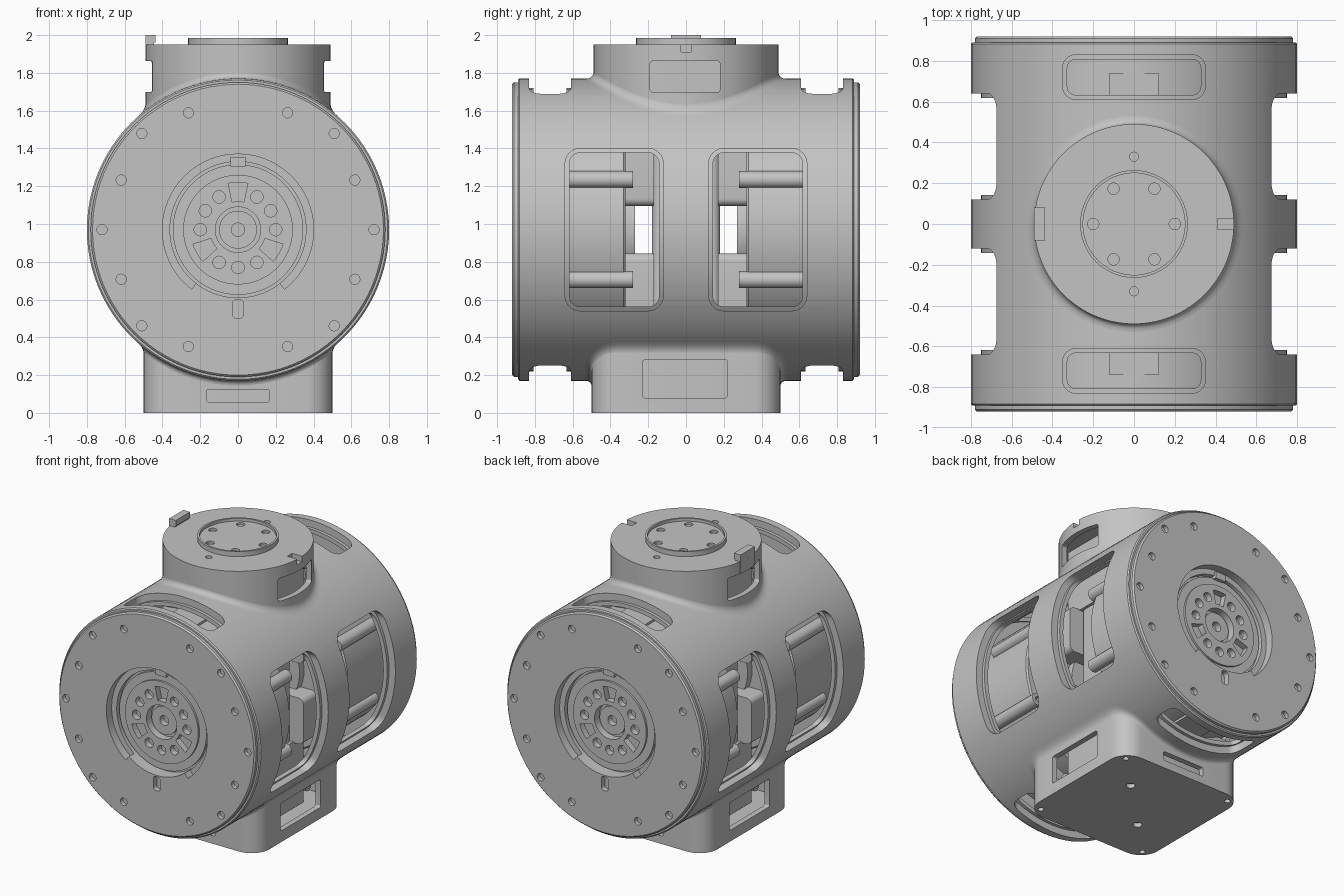
import bpy, bmesh
from math import sin, cos, pi, radians, sqrt, ceil
from mathutils import Vector

if "Cube" in bpy.data.objects:
    bpy.data.objects.remove(bpy.data.objects["Cube"])

CZ, R = 0.97, 0.8          # axis height and radius of the horizontal drum

GREY = (0.55, 0.55, 0.55, 1)
grey = bpy.data.materials.new("machined_grey")
grey.use_nodes = True
grey.diffuse_color = GREY
grey.node_tree.nodes["Principled BSDF"].inputs["Base Color"].default_value = GREY


# ---- helpers: 2D outlines ----
def arc(cx, cy, r, a0, a1, n):
    return [(cx + r * cos(a0 + (a1 - a0) * i / n), cy + r * sin(a0 + (a1 - a0) * i / n)) for i in range(n + 1)]

def circle(cx, cy, r, n=24):
    return arc(cx, cy, r, 0, 2 * pi, n)[:-1]

def rrect(cx, cy, w, h, r=0.0):
    if not r:
        return [(cx + a * w / 2, cy + b * h / 2) for a, b in ((1, 1), (-1, 1), (-1, -1), (1, -1))]
    pts = []
    for k, (a, b) in enumerate(((1, 1), (-1, 1), (-1, -1), (1, -1))):
        pts += arc(cx + a * (w / 2 - r), cy + b * (h / 2 - r), r, k * pi / 2, (k + 1) * pi / 2, 8)
    return pts

def sector(r0, r1, a0, a1, n=12):
    a0, a1 = radians(a0), radians(a1)
    return arc(0, CZ, r1, a0, a1, n) + arc(0, CZ, r0, a1, a0, n)


# ---- helpers: solids ----
def place(axis, u, v, d):
    return {"X": (d, u, v), "Y": (u, d, v), "Z": (u, v, d)}[axis]

def finish(name, bm, closed=True):
    if closed:
        bmesh.ops.recalc_face_normals(bm, faces=bm.faces)
    me = bpy.data.meshes.new(name)
    bm.to_mesh(me)
    bm.free()
    me.materials.append(grey)
    ob = bpy.data.objects.new(name, me)
    bpy.context.collection.objects.link(ob)
    return ob

def prism(name, axis, outline, d0, d1):
    bm = bmesh.new()
    a, b = ([bm.verts.new(place(axis, u, v, d)) for u, v in outline] for d in (d0, d1))
    bm.faces.new(a)
    bm.faces.new(b)
    for i in range(len(a)):
        bm.faces.new((a[i - 1], a[i], b[i], b[i - 1]))
    return finish(name, bm)

def lathe(name, profile, n=96):
    """Revolve a closed (radius, y) profile about the drum axis."""
    bm = bmesh.new()
    rings = [[bm.verts.new((r * cos(2 * pi * i / n), y, CZ + r * sin(2 * pi * i / n))) for r, y in profile]
             for i in range(n)]
    for i in range(n):
        for j in range(len(profile)):
            bm.faces.new((rings[i - 1][j - 1], rings[i - 1][j], rings[i][j], rings[i][j - 1]))
    bmesh.ops.remove_doubles(bm, verts=bm.verts, dist=1e-5)
    return finish(name, bm)

def cut(ob, axis, outline, d0, d1):
    tool = prism("cutter", axis, outline, d0, d1)
    tool.hide_render = True
    mod = ob.modifiers.new("cut", "BOOLEAN")
    mod.operation, mod.solver, mod.object = "DIFFERENCE", "EXACT", tool
    bpy.context.view_layer.objects.active = ob
    bpy.ops.object.modifier_apply(modifier=mod.name)
    bpy.data.objects.remove(tool)

def fillet(name, outline, side, f, steps=5):
    """Smooth skirt where a vertical wall meets the drum."""
    pts = []
    for i, p in enumerate(outline):
        a, b = Vector(outline[i - 1]), Vector(p)
        k = max(1, ceil((b - a).length / 0.04))
        pts += [a.lerp(b, (j + 1) / k) for j in range(k) if (b - a).length > 1e-4]
    drum = lambda q: CZ + side * sqrt(R * R - q.x * q.x)
    bm, rows = bmesh.new(), []
    for i, p in enumerate(pts):
        t = pts[(i + 1) % len(pts)] - pts[i - 1]
        q = p + Vector((t.y, -t.x)).normalized() * f
        top = Vector((*p, drum(p) + side * f))
        mid, foot = Vector((*p, drum(p))), Vector((*q, drum(q)))
        rows.append([bm.verts.new(top.lerp(mid, k / steps).lerp(mid.lerp(foot, k / steps), k / steps))
                     for k in range(steps + 1)])
    for i in range(len(rows)):
        for k in range(steps):
            quad = (rows[i - 1][k], rows[i - 1][k + 1], rows[i][k + 1], rows[i][k])
            bm.faces.new(quad if side > 0 else quad[::-1])
    return finish(name, bm, closed=False)


# ---- drum shell: outer skin plus liner whose smaller openings leave a rim ----
for name, r1, r0, half, rim in (("drum_shell", R, 0.75, 0.89, 0), ("drum_liner", 0.75, 0.72, 0.85, 0.045)):
    e = 0.008
    drum = lathe(name, [(r1 - e, -half), (r1, -half + e), (r1, half - e), (r1 - e, half), (r0, half), (r0, -half)])
    for s in (-1, 1):
        cut(drum, "X", rrect(s * 0.38, CZ, 0.52 - rim, 0.86 - rim, 0.08 - rim / 2), -1, 1)
        cut(drum, "Z", rrect(0, s * 0.72, 0.70 - rim, 0.22 - rim, 0.065 - rim / 2), -1, 3)
    cut(drum, "Z", circle(0, 0, 0.44, 48), CZ, 3)
    cut(drum, "Z", rrect(0, 0, 0.9, 0.9, 0.1), -1, CZ)

# ---- end plates, outputs and motors, one set per end ----
HOLES = ((0.72, 0), (0.672, 23), (0.72, 45), (0.672, 67))
for s, end in ((-1, "front"), (1, "back")):
    plate = lathe(end + "_plate", [(r, s * y) for r, y in (
        (0.36, 0.82), (0.36, 0.92), (0.77, 0.92), (0.78, 0.91), (0.78, 0.87), (0.74, 0.87), (0.74, 0.82))])
    cut(plate, "Y", sector(0.3, 0.4, -52, 232, 64), s * 0.86, s)
    cut(plate, "Y", rrect(0, 0.55, 0.055, 0.1, 0.02), s * 0.88, s)
    spots = {(round(a * r * cos(radians(t)), 4), round(b * r * sin(radians(t)), 4))
             for r, t in HOLES for a in (-1, 1) for b in (-1, 1)}
    for x, z in sorted(spots):
        cut(plate, "Y", circle(x, CZ + z, 0.027, 16), s * 0.89, s)

    output = lathe(end + "_output_flange", [(r, s * y) for r, y in (
        (0, 0.76), (0.36, 0.76), (0.36, 0.825), (0.345, 0.825), (0.345, 0.85), (0.29, 0.85), (0.29, 0.865),
        (0.12, 0.865), (0.12, 0.81), (0.1, 0.81), (0.1, 0.835), (0.035, 0.835), (0.035, 0.79), (0, 0.79))])
    for k in range(12):
        t = radians(30 * k)
        shape = (sector(0.15, 0.25, 30 * k - 12, 30 * k + 12, 6) if k % 4 == 3
                 else circle(0.2 * cos(t), CZ + 0.2 * sin(t), 0.033, 16))
        cut(output, "Y", shape, s * 0.82, s)
    prism(end + "_output_key", "Y", rrect(0, CZ + 0.36, 0.08, 0.05), s * 0.82, s * 0.875)

    lathe(end + "_motor", [(0, s * 0.32), (0.63, s * 0.32), (0.64, s * 0.33), (0.64, s * 0.82), (0.5, s * 0.82),
                           (0.5, s * 0.75), (0, s * 0.75)])
    lathe(end + "_motor_collar", [(0, s * 0.27), (0.3, s * 0.27), (0.3, s * 0.33), (0, s * 0.33)], 48)
    prism(end + "_motor_rib", "Y", rrect(0, CZ, 0.24, 1.29), s * 0.34, s * 0.74)
    for b in (-1, 1):
        prism(end + "_bracket", "Y", rrect(0, CZ + b * 0.29, 0.8, 0.33, 0.04), s * 0.17, s * 0.33)
        for a in (-1, 1):
            pin = prism(end + "_motor_bolt", "Y", circle(a * 0.58, CZ + b * 0.265, 0.045), s * 0.28, s * 0.7)
            cut(pin, "Y", circle(a * 0.58, CZ + b * 0.265, 0.022, 6), s * 0.2, s * 0.31)

# ---- central core between the motors ----
prism("core", "Z", rrect(0, 0, 0.6, 0.36, 0.04), 0.05, 1.9)
for name, z0, z1 in (("lower_core_block", 0.04, 0.52), ("upper_core_block", 1.42, 1.92)):
    prism(name, "Z", rrect(0, 0, 0.64, 0.6, 0.02), z0, z1)

# ---- top collar with side openings, locating tab and notch ----
collar = prism("top_collar", "Z", circle(0, 0, 0.49, 96), 1.55, 1.95)
cut(collar, "Z", circle(0, 0, 0.45, 96), 1, 1.9)
cut(collar, "X", rrect(-0.005, 1.78, 0.37, 0.165, 0.015), -1, 1)
cut(collar, "Z", rrect(0.46, 0, 0.1, 0.055), 1.91, 3)
for s in (-1, 1):
    cut(collar, "Z", circle(0, s * 0.33, 0.022, 16), 1.93, 3)
fillet("top_collar_fillet", circle(0, 0, 0.489, 96), 1, 0.04)
prism("locating_tab", "Z", rrect(-0.467, 0, 0.045, 0.16), 1.87, 1.965)
prism("locating_tab_tip", "Z", rrect(-0.463, 0, 0.053, 0.16), 1.96, 2.0)

# ---- raised lip around a sunken mounting disc ----
lip = prism("top_lip", "Z", circle(0, 0, 0.264, 48), 1.93, 1.985)
cut(lip, "Z", circle(0, 0, 0.25, 48), 1.965, 3)
for k in range(6):
    t = k * pi / 3
    cut(lip, "Z", circle(0.2 * cos(t), 0.2 * sin(t), 0.028, 16), 1.945, 3)

# ---- square base ----
base = prism("base", "Z", rrect(0, 0, 1, 1, 0.14), 0, 0.4)
cut(base, "Z", rrect(0, 0, 0.92, 0.92, 0.1), 0.045, 1)
cut(base, "X", rrect(-0.005, 0.18, 0.45, 0.2, 0.012), -1, 1)
cut(base, "Y", rrect(0, 0.09, 0.335, 0.065, 0.012), -1, 1)
for a in (-1, 1):
    cut(base, "Z", circle(a * 0.18, a * 0.18, 0.03, 16), -1, 0.03)
    for b in (-1, 1):
        cut(base, "Z", circle(a * 0.43, b * 0.43, 0.02, 16), -1, 0.03)
fillet("base_fillet", rrect(0, 0, 0.998, 0.998, 0.14), -1, 0.035)

# ---- mounting screws just beside the collar and base openings ----
for z in (0.18, 1.77):
    for a in (-1, 1):
        for s in (-1, 1):
            screw = prism("mounting_screw", "X", circle(s * 0.265, z, 0.035), a * 0.3, a * 0.37)
            cut(screw, "X", circle(s * 0.265, z, 0.018, 6), a * 0.345, a)

# ---- shading ----
bpy.ops.object.select_all(action="DESELECT")
for ob in bpy.context.scene.objects:
    if ob.type == "MESH" and grey.name in ob.data.materials:
        ob.select_set(True)
        bpy.context.view_layer.objects.active = ob
bpy.ops.object.shade_smooth_by_angle(angle=radians(30))
